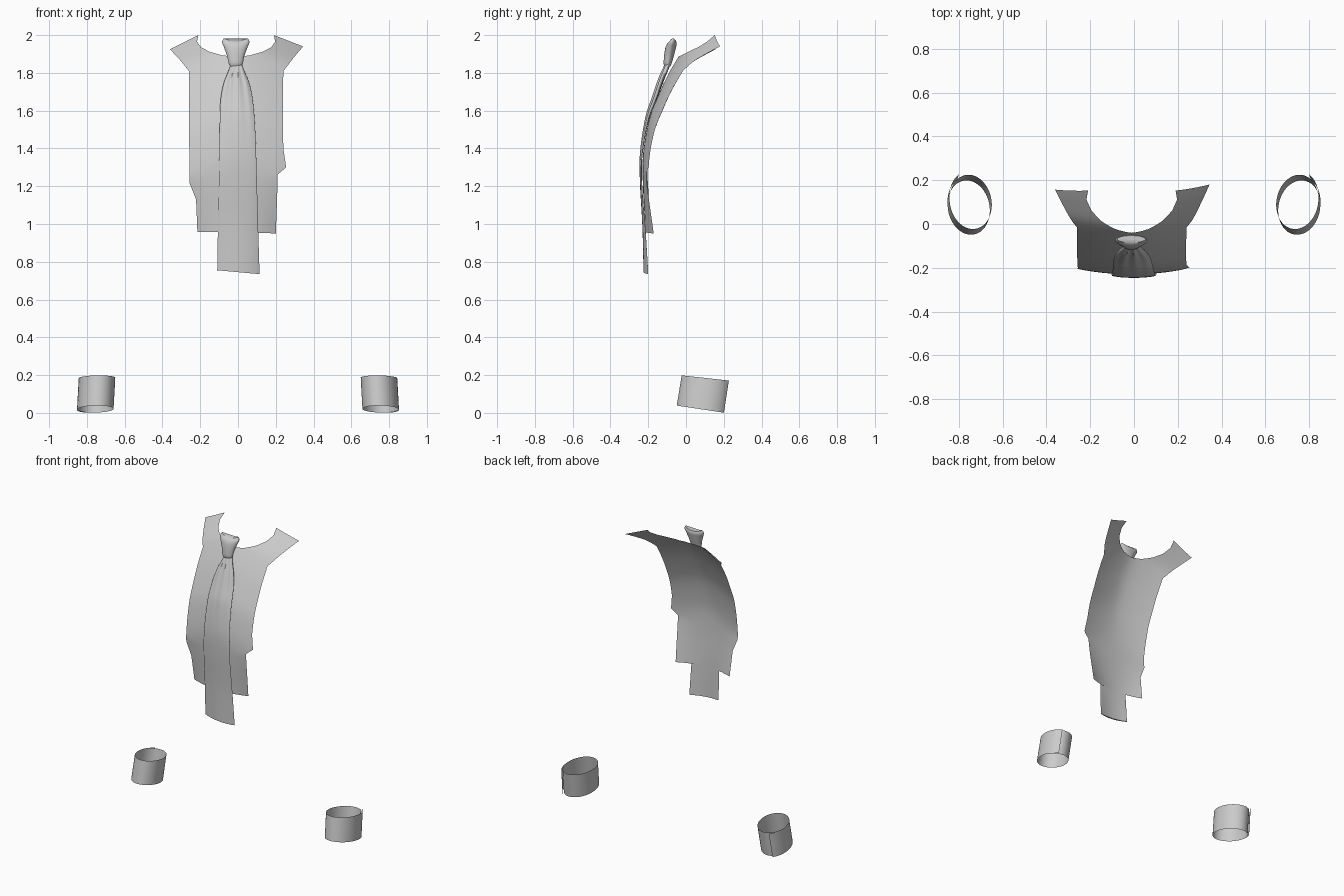
import bpy, math
from math import sin, cos, pi, radians

if "Cube" in bpy.data.objects:
    bpy.data.objects.remove(bpy.data.objects["Cube"])


def curve(pts, t):
    """Smooth interpolation through sorted (t, value...) rows."""
    t = min(max(t, pts[0][0]), pts[-1][0])
    i = max(k for k in range(len(pts) - 1) if pts[k][0] <= t)
    a, b = pts[i], pts[i + 1]
    p, n = pts[max(i - 1, 0)], pts[min(i + 2, len(pts) - 1)]
    h = b[0] - a[0]
    s = (t - a[0]) / h
    out = []
    for k in range(1, len(a)):
        m0 = (b[k] - p[k]) / (b[0] - p[0]) * h
        m1 = (n[k] - a[k]) / (n[0] - a[0]) * h
        out.append((2*s**3 - 3*s*s + 1)*a[k] + (s**3 - 2*s*s + s)*m0
                   + (3*s*s - 2*s**3)*b[k] + (s**3 - s*s)*m1)
    return out


def sheet(name, rows, closed=False, caps=False):
    """Quad surface through rows of points, optionally a capped tube."""
    n = len(rows[0])
    faces = [(r*n + c, r*n + (c + 1) % n, (r + 1)*n + (c + 1) % n, (r + 1)*n + c)
             for r in range(len(rows) - 1) for c in range(n if closed else n - 1)]
    if caps:
        faces += [tuple(range(n))[::-1], tuple(range((len(rows) - 1)*n, len(rows)*n))]
    me = bpy.data.meshes.new(name)
    me.from_pydata([p for r in rows for p in r], [], faces)
    ob = bpy.data.objects.new(name, me)
    bpy.context.collection.objects.link(ob)
    bpy.ops.object.select_all(action='DESELECT')
    ob.select_set(True)
    bpy.context.view_layer.objects.active = ob
    bpy.ops.object.shade_smooth_by_angle(angle=radians(45))
    return ob


# Chest curve: depth of the shirt front at a height, falling back to the sides
CHEST = [(0.7, -.212), (1.0, -.217), (1.25, -.229), (1.4, -.226), (1.59, -.19),
         (1.69, -.15), (1.8, -.1), (1.9, -.042), (1.962, .003), (2.03, .08), (2.08, .144)]


def chest_y(x, z):
    w = z + .36 * math.sqrt(x*x + .0025)
    return curve(CHEST, w)[0] + x*x * (.4 + 2.2*max(0, 1.25 - z))


# Shirt front: each row runs from the left edge over the centre/neck to the right
neck = [(.2, 2.0), (.207, 1.965), (.185, 1.935), (.14, 1.912), (.075, 1.893), (0, 1.885)]
centre = [(0, 1.6), (0, 1.4), (0, 1.3), (0, 1.22), (0, 1.13), (0, .958)]
left = [(.35, 1.925), (.322, 1.895), (.3, 1.872), (.28, 1.848), (.265, 1.828), (.25, 1.81),
        (.25, 1.6), (.248, 1.4), (.246, 1.3), (.248, 1.22), (.212, 1.13), (.205, .958)]
right = [(.355, 1.94), (.325, 1.905), (.3, 1.875), (.28, 1.848), (.265, 1.828), (.25, 1.81),
         (.247, 1.6), (.25, 1.4), (.265, 1.3), (.22, 1.262), (.217, 1.13), (.21, .95)]


def half_front(name, outer, side):
    inner, rows = neck + centre, []
    for i in range(len(outer) - 1):
        for s in range(4 + (i == len(outer) - 2)):
            t = s / 4
            o = [outer[i][k] + (outer[i + 1][k] - outer[i][k])*t for k in (0, 1)]
            n = [inner[i][k] + (inner[i + 1][k] - inner[i][k])*t for k in (0, 1)]
            row = []
            for c in range(13):
                u = c / 12
                x, z = n[0] + (o[0] - n[0])*u, n[1] + (o[1] - n[1])*u
                row.append((side*x - .01, chest_y(x, z), z))
            rows.append(row if side < 0 else row[::-1])
    return sheet(name, rows)


shirt = half_front("shirt_front", left, -1)
other = half_front("shirt_front_right", right, 1)
bpy.ops.object.select_all(action='DESELECT')
other.select_set(True)
shirt.select_set(True)
bpy.context.view_layer.objects.active = shirt
bpy.ops.object.join()
weld = shirt.modifiers.new("weld", 'WELD')
weld.merge_threshold = .0005

# Tie blade: flattened tube hugging the chest, pleated under the knot
# height, centre x, half width, gap to shirt, half thickness, pleat depth
BLADE = [(.745, .002, .112, .007, .005, 0), (1.0, 0, .106, .009, .005, 0),
         (1.3, -.001, .099, .010, .006, 0), (1.5, -.003, .094, .012, .008, .001),
         (1.65, -.007, .086, .014, .012, .003), (1.75, -.008, .067, .02, .014, .005),
         (1.81, -.008, .042, .026, .015, .004), (1.85, -.008, .03, .034, .014, .001)]
rows = []
for i in range(37):
    z0 = .745 + 1.105*i/36
    cx, w, gap, th, pleat = curve(BLADE, z0)
    ring = []
    for j in range(40):
        a = 2*pi*j/40
        x = cx + w*cos(a)
        z = z0 - (.09*x if i == 0 else 0)
        fold = pleat*cos(9*a) if sin(a) < 0 else 0
        ring.append((x, chest_y(x, z0) - gap + (th + fold)*sin(a), z))
    rows.append(ring)
sheet("tie_blade", rows, True, True)

# Tie knot: flared wedge with a dipped top edge
# height, half width, half depth, y
KNOT = [(1.835, .03, .015, -.098), (1.845, .036, .02, -.098), (1.89, .046, .026, -.09),
        (1.94, .064, .028, -.08), (1.965, .073, .025, -.074), (1.983, .064, .016, -.069)]
rows = []
for i in range(15):
    z0 = 1.835 + .148*i/14
    w, d, y = curve(KNOT, z0)
    dip = .014*max(0, (i - 9)/5)
    rows.append([(-.012 + w*cos(a), y + d*sin(a), z0 - dip*sin(a)**2)
                 for a in (2*pi*j/32 for j in range(32))])
sheet("tie_knot", rows, True, True)

# Cuffs: tilted oval bands whose ends overlap at the back, one per side
for name, side in (("left_cuff", -1), ("right_cuff", 1)):
    rows = []
    for r in range(5):
        v = r / 4
        row = []
        for j in range(61):
            s = radians(405)*j/60
            a = radians(75) - s
            k = 1 + .11*max(0, 1 - s/1.1)
            ex, ey = .095*k*cos(a), .125*k*sin(a)
            x = ex*cos(.2) + ey*sin(.2)
            y = ey*cos(.2) - ex*sin(.2)
            row.append((side*(.755 - .009*v + x), .075 + .026*v + y,
                        .02 + .165*v - (.15 - .04*v)*y))
        rows.append(row if side > 0 else row[::-1])
    sheet(name, rows)
